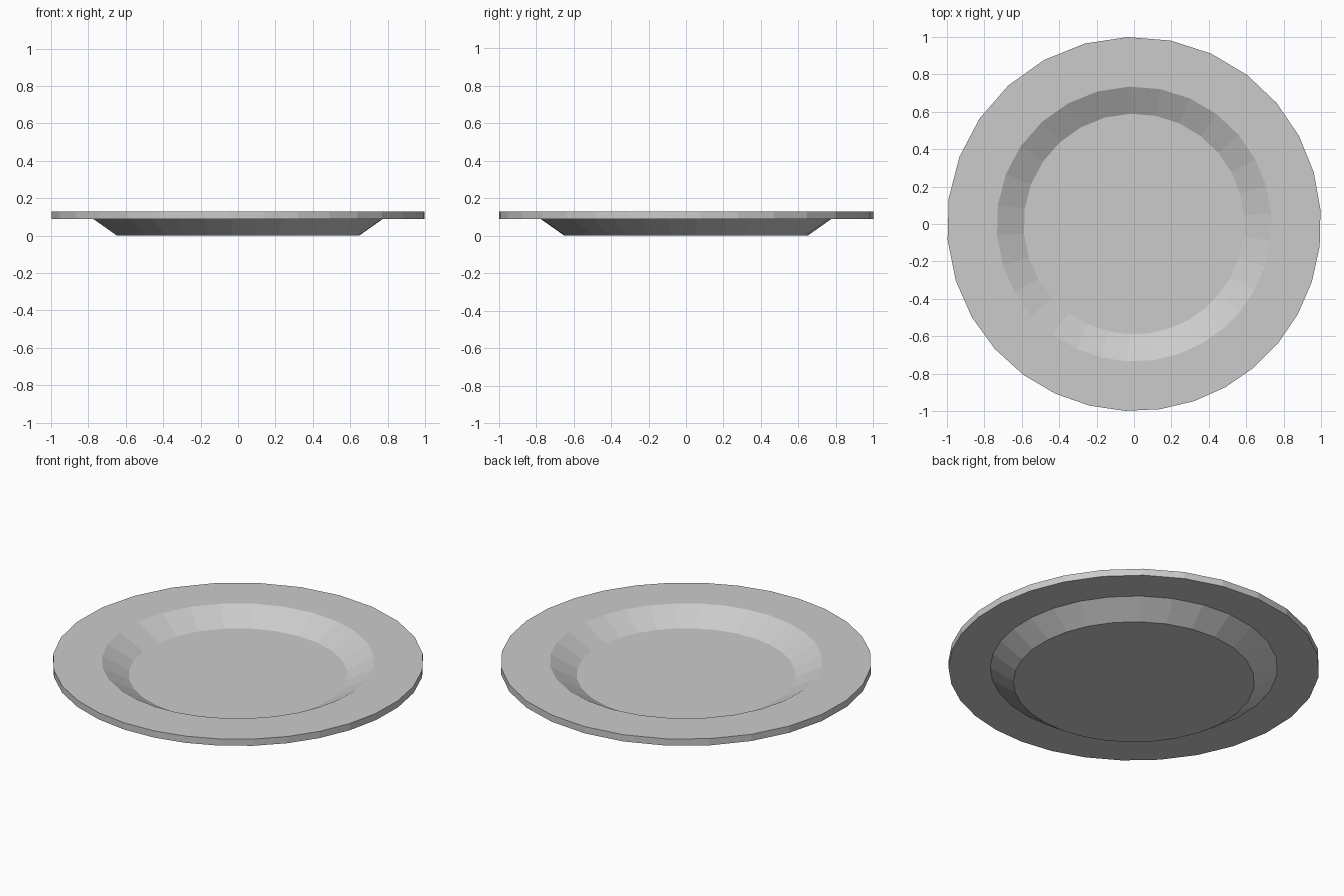
import bpy, bmesh
from math import sin, cos, radians

if "Cube" in bpy.data.objects:
    bpy.data.objects.remove(bpy.data.objects["Cube"])

SIDES = 30
# (radius, height) cross-section, from the base edge round the rim to the well floor
PROFILE = [(0.65, 0.0), (0.775, 0.088), (1.0, 0.088),
           (1.0, 0.128), (0.735, 0.128), (0.59, 0.047)]


def ring_angle(i):
    # slightly uneven facet spacing around the plate
    t = 360 / SIDES * i
    return radians(t + 11 + 7 * sin(radians(t - 110)))


bm = bmesh.new()
rings = [[bm.verts.new((r * cos(ring_angle(i)), r * sin(ring_angle(i)), z))
          for i in range(SIDES)] for r, z in PROFILE]

# walls and rim
for lower, upper in zip(rings, rings[1:]):
    for i in range(SIDES):
        j = (i + 1) % SIDES
        bm.faces.new((lower[i], lower[j], upper[j], upper[i]))

# underside and well floor
bm.faces.new(rings[0][::-1])
bm.faces.new(rings[-1])
bmesh.ops.recalc_face_normals(bm, faces=bm.faces[:])

mesh = bpy.data.meshes.new("plate")
bm.to_mesh(mesh)
bm.free()
plate = bpy.data.objects.new("plate", mesh)
bpy.context.collection.objects.link(plate)
